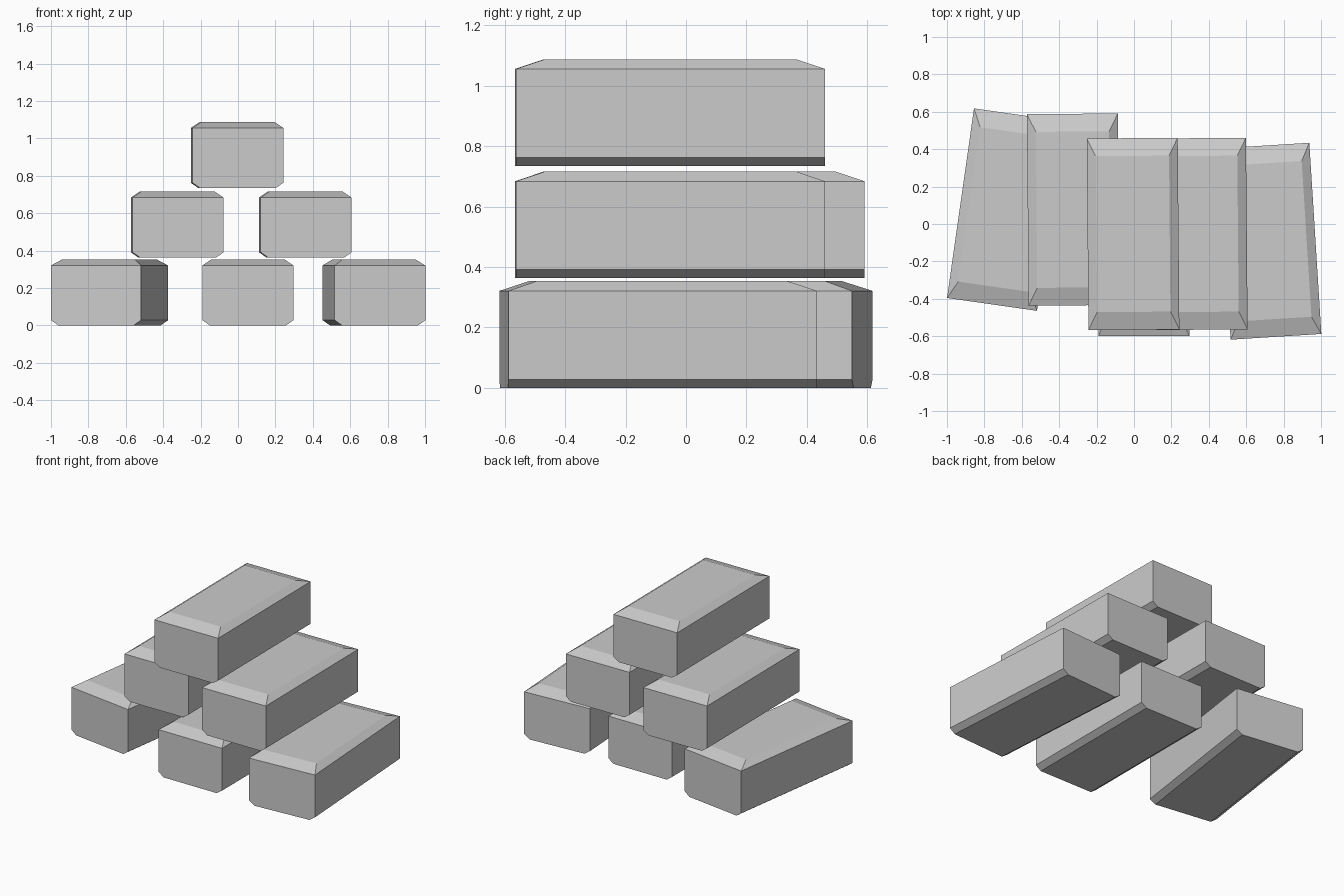
import bpy, bmesh
from math import radians

if "Cube" in bpy.data.objects:
    bpy.data.objects.remove(bpy.data.objects["Cube"])

W, L, H = 0.243, 0.512, 0.353   # half width, half length, height

# Rings of one bar: (z, half width, half length), long bottom edges and all top edges bevelled
RINGS = [(0, W - 0.04, L), (0.028, W, L), (H - 0.032, W, L), (H, W - 0.047, L - 0.095)]


def bar(name, x, y, z, turn):
    bm = bmesh.new()
    loops = [[bm.verts.new((sx * w, sy * l, h))
              for sx, sy in ((-1, -1), (1, -1), (1, 1), (-1, 1))]
             for h, w, l in RINGS]
    bm.faces.new(loops[0][::-1])
    bm.faces.new(loops[-1])
    for low, high in zip(loops, loops[1:]):
        for i in range(4):
            j = (i + 1) % 4
            bm.faces.new((low[i], low[j], high[j], high[i]))
    bmesh.ops.recalc_face_normals(bm, faces=bm.faces)
    mesh = bpy.data.meshes.new(name)
    bm.to_mesh(mesh)
    bm.free()
    obj = bpy.data.objects.new(name, mesh)
    obj.location = (x, y, z)
    obj.rotation_euler.z = radians(turn)
    bpy.context.collection.objects.link(obj)


# Bottom row, slightly splayed
bar("bottom_bar_left", -0.687, 0.077, 0, -8.1)
bar("bottom_bar_middle", 0.053, -0.086, 0, 0)
bar("bottom_bar_right", 0.727, -0.092, 0, 3.6)
# Middle row
bar("middle_bar_left", -0.325, 0.077, 0.363, 0.5)
bar("middle_bar_right", 0.36, -0.053, 0.363, 0.5)
# Top bar
bar("top_bar", -0.005, -0.053, 0.735, 0.5)
